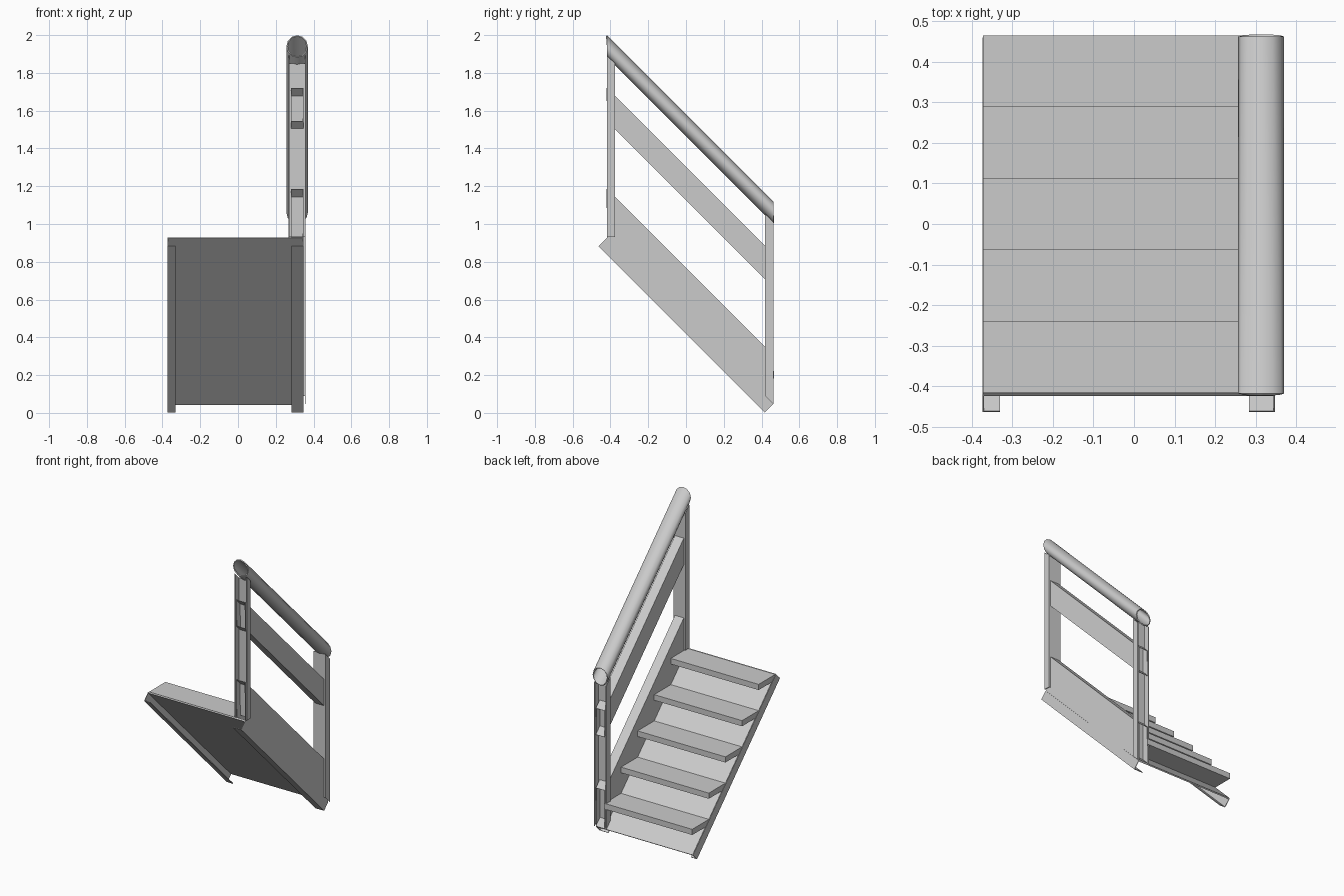
import bpy, math

if "Cube" in bpy.data.objects:
    bpy.data.objects.remove(bpy.data.objects["Cube"])

# Everything follows a 45 degree slope, so a point is given as (x, s) with s = y + z.
RAMP, RAIL_LOW = 0.51, 1.465
Y0, Y1 = -0.418, 0.462


def make(name, verts, faces, thickness=0, offset=-1):
    me = bpy.data.meshes.new(name)
    me.from_pydata(verts, [], faces)
    ob = bpy.data.objects.new(name, me)
    bpy.context.collection.objects.link(ob)
    bpy.ops.object.select_all(action='DESELECT')
    bpy.context.view_layer.objects.active = ob
    ob.select_set(True)
    bpy.ops.object.mode_set(mode='EDIT')
    bpy.ops.mesh.select_all(action='SELECT')
    bpy.ops.mesh.normals_make_consistent(inside=False)
    bpy.ops.object.mode_set(mode='OBJECT')
    if thickness:
        mod = ob.modifiers.new("wall", 'SOLIDIFY')
        mod.thickness = thickness
        mod.offset = offset
        bpy.ops.object.modifier_apply(modifier=mod.name)
    return ob


def strip(n, closed):
    return [(i, (i + 1) % n, n + (i + 1) % n, n + i) for i in range(n if closed else n - 1)]


def sloped(name, profile, closed=True, square=False, wall=0, offset=-1):
    """Sweep an (x, s) profile down the slope; ends vertical, or square to the slope."""
    n = len(profile)
    verts = []
    for y_end in (Y0, Y1):
        for x, s in profile:
            y = y_end + ((s - RAMP) / 2 if square else 0)
            verts.append((x, y, s - y))
    faces = strip(n, closed)
    if not wall:
        faces += [tuple(range(n)), tuple(range(n, 2 * n))]
    return make(name, verts, faces, wall, offset)


def rect(x0, x1, s0, s1):
    return [(x0, s0), (x1, s0), (x1, s1), (x0, s1)]


# Ramp plate under the treads
sloped("ramp_plate", rect(-0.372, 0.346, RAMP - 0.012, RAMP), square=True)

# Channel stringers, open towards the inside
for name, web, lip in (("left_stringer", -0.372, -0.33), ("right_stringer", 0.346, 0.284)):
    sloped(name, [(lip, 0.422), (web, 0.422), (web, 0.502), (lip, 0.502)],
           closed=False, square=True, wall=0.005, offset=0)

# Hollow side panels, open at both ends
sloped("lower_panel", rect(0.28, 0.346, RAMP, 0.768), wall=0.004)
sloped("upper_panel", rect(0.28, 0.346, 1.125, 1.303), wall=0.004)

# Handrail tube
oval = [(0.313 + 0.057 * math.cos(a), 1.523 + 0.058 * math.sin(a))
        for a in (math.tau * i / 12 for i in range(12))]
sloped("handrail", oval, wall=0.007)
bpy.ops.object.shade_smooth_by_angle(angle=math.radians(50))

# Channel posts, web towards the middle of the stair
for name, tip, web in (("top_post", Y0, -0.378), ("bottom_post", Y1, 0.42)):
    outline = [(0.27, tip), (0.27, web), (0.356, web), (0.356, tip)]
    verts = [(x, y, 0.93 if y < 0 else RAMP - y) for x, y in outline]
    verts += [(x, y, RAIL_LOW + 0.008 - y) for x, y in outline]
    make(name, verts, strip(4, False), 0.005, 0)

# Treads, back edge cut to sit on the ramp
for i in range(5):
    y = -0.415 + i * 0.176
    z = RAMP - y
    side = [(y, z), (y + 0.176, z), (y + 0.176, z - 0.038), (y + 0.038, z - 0.038)]
    verts = [(x, a, b) for x in (-0.372, 0.282) for a, b in side]
    make(f"tread_{i + 1}", verts, strip(4, True) + [(0, 1, 2, 3), (4, 5, 6, 7)])
